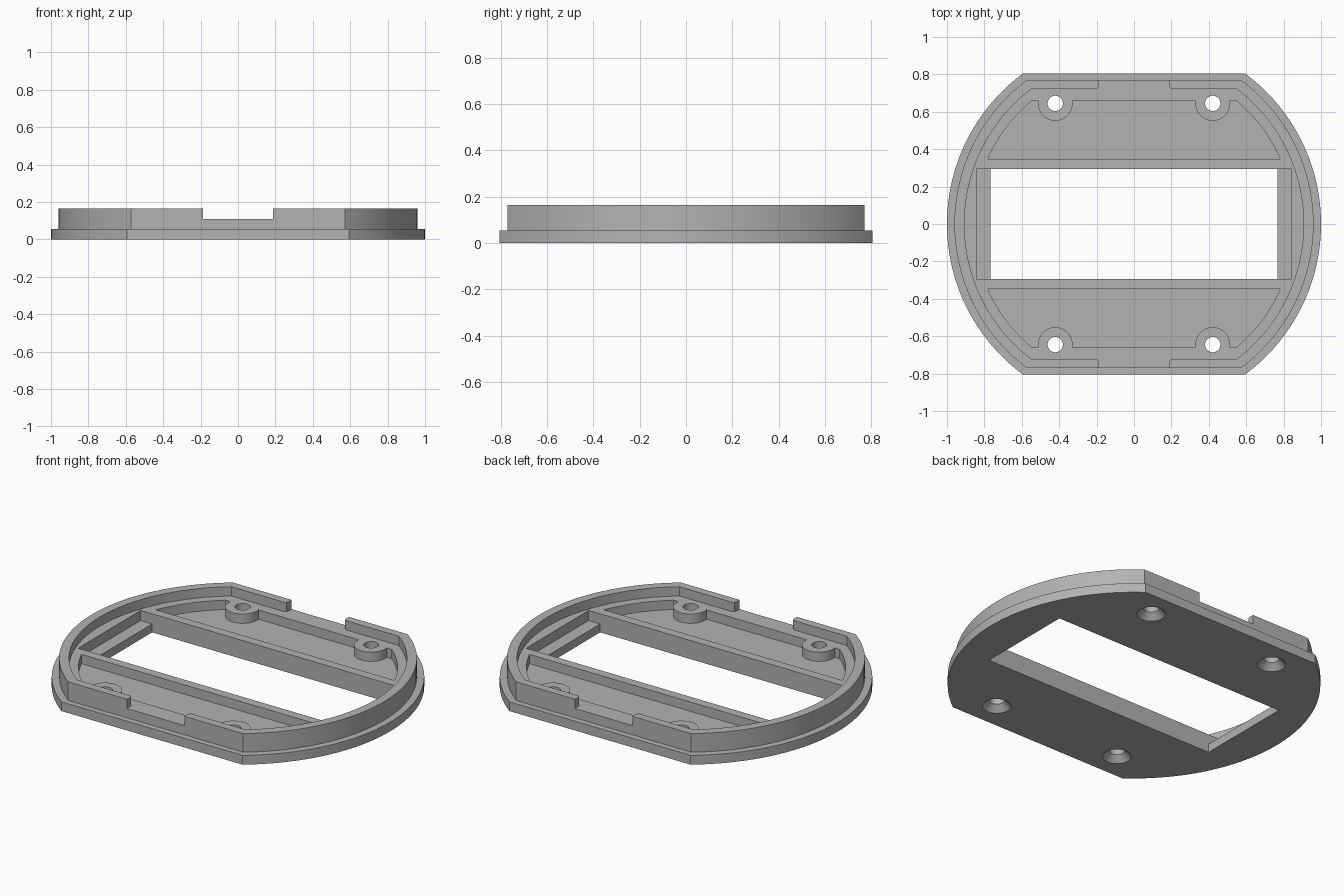
import bpy
import bmesh
from math import sin, cos, asin, pi

cube = bpy.data.objects.get("Cube")
if cube:
    bpy.data.objects.remove(cube, do_unlink=True)

grey = bpy.data.materials.new("plain grey")
grey.use_nodes = True
colour = (0.45, 0.45, 0.45, 1)
grey.diffuse_color = colour
grey.node_tree.nodes["Principled BSDF"].inputs["Base Color"].default_value = colour

# Heights of the stepped levels
FLOOR, LEDGE, TOP = 0.055, 0.11, 0.165
ABOVE, BELOW = 0.3, -0.1


def arc(r, a, b, n, cx=0, cy=0):
    return [(cx + r * cos(a + (b - a) * i / n), cy + r * sin(a + (b - a) * i / n))
            for i in range(n + 1)]


def loft(name, sections):
    """Closed solid through (outline, z) sections with equal point counts."""
    bm = bmesh.new()
    rings = [[bm.verts.new((x, y, z)) for x, y in pts] for pts, z in sections]
    for lo, hi in zip(rings, rings[1:]):
        n = len(lo)
        for i in range(n):
            j = (i + 1) % n
            bm.faces.new((lo[i], lo[j], hi[j], hi[i]))
    bm.faces.new(rings[0][::-1])
    bm.faces.new(rings[-1])
    bmesh.ops.recalc_face_normals(bm, faces=bm.faces)
    mesh = bpy.data.meshes.new(name)
    bm.to_mesh(mesh)
    bm.free()
    mesh.materials.append(grey)
    obj = bpy.data.objects.new(name, mesh)
    bpy.context.collection.objects.link(obj)
    return obj


def prism(name, pts, z0, z1):
    return loft(name, [(pts, z0), (pts, z1)])


def clipped_disc(r, flat):
    a = asin(flat / r)
    return arc(r, -a, a, 48) + arc(r, pi - a, pi + a, 48)


def box(x, y):
    return [(-x, -y), (x, -y), (x, y), (-x, y)]


def combine(target, other, operation):
    mod = target.modifiers.new("combine", "BOOLEAN")
    mod.operation = operation
    mod.solver = "EXACT"
    mod.object = other
    bpy.context.view_layer.objects.active = target
    bpy.ops.object.modifier_apply(modifier=mod.name)
    bpy.data.objects.remove(other, do_unlink=True)


# Base flange with the raised rim tier on top, hollowed down to the ledge
frame = prism("mounting_frame", clipped_disc(1, 0.805), 0, FLOOR)
combine(frame, prism("rim", clipped_disc(0.96, 0.77), FLOOR / 2, TOP), "UNION")
combine(frame, prism("rim_hollow", clipped_disc(0.907, 0.722), LEDGE, ABOVE), "DIFFERENCE")

# Central window and the lower shelves at its two ends
combine(frame, prism("window", box(0.768, 0.293), BELOW, ABOVE), "DIFFERENCE")
combine(frame, prism("shelf_recess", box(0.843, 0.293), 0.05, ABOVE), "DIFFERENCE")

HOLE_X, HOLE_Y, BOSS_R = 0.421, 0.645, 0.093
for side in (1, -1):
    # Rim notch with softly rounded ends
    half = [(0.205, 0.6), (0.205, 0.72), (0.192, 0.728), (0.188, 0.745), (0.188, 0.9)]
    outline = half + [(-x, y) for x, y in reversed(half)]
    notch = prism("notch", [(x, side * y) for x, y in outline], LEDGE, ABOVE)
    combine(frame, notch, "DIFFERENCE")

    # Pocket, leaving a round boss standing around each screw hole
    r = 0.856
    half = arc(r, asin(0.347 / r), asin(0.66 / r), 16)
    outline = half + [(-x, y) for x, y in reversed(half)]
    pocket = prism("pocket", [(x, side * y) for x, y in outline], FLOOR, ABOVE)
    for x in (-HOLE_X, HOLE_X):
        outline = arc(BOSS_R, pi, 2 * pi, 24, x, HOLE_Y)
        outline += [(x + BOSS_R, 0.75), (x - BOSS_R, 0.75)]
        boss = prism("boss", [(px, side * py) for px, py in outline], 0, 0.4)
        combine(pocket, boss, "DIFFERENCE")
    combine(frame, pocket, "DIFFERENCE")

    # Screw holes, countersunk from below
    for x in (-HOLE_X, HOLE_X):
        def ring(radius):
            return arc(radius, 0, 2 * pi, 32, x, side * HOLE_Y)[:-1]
        hole = loft("screw_hole", [(ring(0.097), -0.02), (ring(0.041), 0.036),
                                   (ring(0.041), ABOVE)])
        combine(frame, hole, "DIFFERENCE")

# Smooth curved walls, sharp edges kept
bpy.ops.object.select_all(action="DESELECT")
frame.select_set(True)
bpy.context.view_layer.objects.active = frame
bpy.ops.object.shade_smooth_by_angle(angle=pi / 6)
